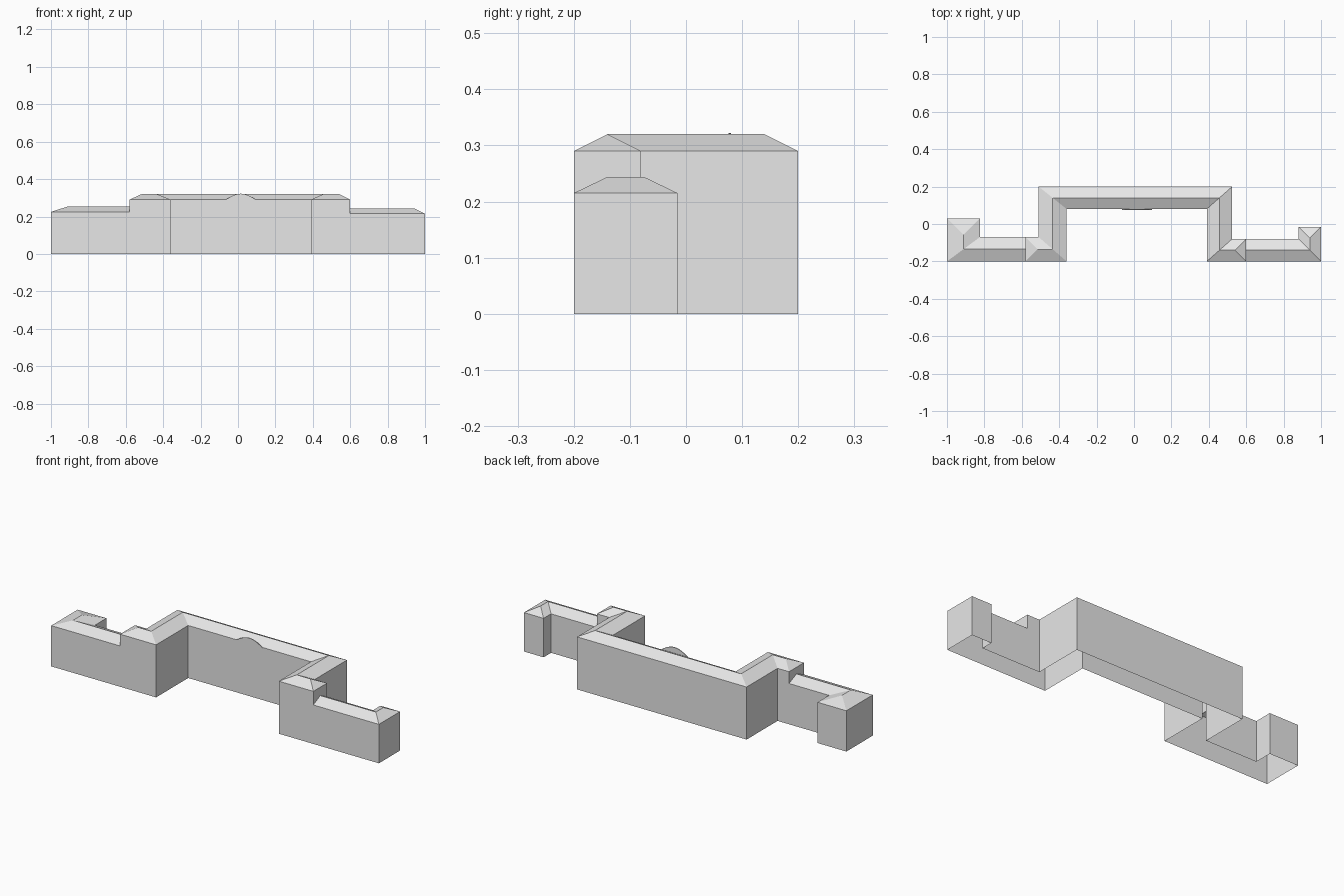
import bpy
import bmesh
import math
from mathutils import Vector

cube = bpy.data.objects.get("Cube")
if cube:
    bpy.data.objects.remove(cube, do_unlink=True)

GREY = (0.8, 0.8, 0.8, 1.0)
stone = bpy.data.materials.new("light grey")
stone.use_nodes = True
stone.diffuse_color = GREY
stone.node_tree.nodes["Principled BSDF"].inputs["Base Color"].default_value = GREY


def finish(bm, name):
    mesh = bpy.data.meshes.new(name)
    bm.to_mesh(mesh)
    bm.free()
    mesh.materials.append(stone)
    obj = bpy.data.objects.new(name, mesh)
    bpy.context.collection.objects.link(obj)
    return obj


def range_of_rooms(name, path, halves, eave, ridge, start=None, end=None):
    """Sweep walls and a hipped roof along a right-angled path.
    start / end: height where the end wall begins, or None for an open end."""
    bm = bmesh.new()
    points = [Vector(p) for p in path]
    dirs = [(b - a).normalized() for a, b in zip(points, points[1:])]
    sides = [Vector((-d.y, d.x)) * w for d, w in zip(dirs, halves)]
    last = len(points) - 1
    rows = []
    for i, p in enumerate(points):
        top = p.copy()
        if i == 0:
            offset = sides[0]
            if start is not None:
                top += dirs[0] * halves[0]
        elif i == last:
            offset = sides[-1]
            if end is not None:
                top -= dirs[-1] * halves[-1]
        else:
            offset = sides[i - 1] + sides[i]
        left, right = p + offset, p - offset
        section = [(left, 0), (left, eave), (top, ridge), (right, eave), (right, 0)]
        rows.append([bm.verts.new((v.x, v.y, z)) for v, z in section])

    # Walls and roof slopes
    for a, b in zip(rows, rows[1:]):
        for j in range(len(a) - 1):
            bm.faces.new((a[j], a[j + 1], b[j + 1], b[j]))

    # Hipped ends
    for row, base, flip in ((rows[0], start, True), (rows[-1], end, False)):
        if base is None:
            continue
        lo_l, hi_l, top, hi_r, lo_r = row
        if base > 0:
            lo_l, lo_r = (bm.verts.new((v.co.x, v.co.y, base)) for v in (lo_l, lo_r))
        for loop in ((hi_l, top, hi_r), (lo_l, hi_l, hi_r, lo_r)):
            bm.faces.new(loop[::-1] if flip else loop)
    bmesh.ops.recalc_face_normals(bm, faces=bm.faces)
    return finish(bm, name)


# Tall central range around the forecourt
range_of_rooms(
    "main_range",
    [(-0.58, -0.135), (-0.435, -0.135), (-0.435, 0.14),
     (0.457, 0.14), (0.457, -0.14), (0.6, -0.14)],
    [0.065, 0.075, 0.06, 0.068, 0.06],
    eave=0.29, ridge=0.32, start=0.225, end=0.215)

# Lower wings with short returns toward the back
range_of_rooms(
    "right_wing",
    [(-0.58, -0.135), (-0.912, -0.135), (-0.912, 0.03)],
    [0.065, 0.088], eave=0.225, ridge=0.253, end=0)
range_of_rooms(
    "left_wing",
    [(0.6, -0.14), (0.94, -0.14), (0.94, -0.015)],
    [0.06, 0.06], eave=0.215, ridge=0.244, end=0)

# Thin curved pediment on the courtyard front
bm = bmesh.new()
STEPS = 12
arch = []
for i in range(STEPS + 1):
    t = i / STEPS * 2 - 1
    height = 0.032 * (0.6 * math.cos(t * math.pi / 2) + 0.4 * (1 - t * t))
    arch.append(bm.verts.new((0.015 + t * 0.08, 0.076, 0.29 + height)))
face = bm.faces.new(arch)
extruded = bmesh.ops.extrude_face_region(bm, geom=[face])["geom"]
bmesh.ops.translate(bm, vec=(0, 0.004, 0),
                    verts=[g for g in extruded if isinstance(g, bmesh.types.BMVert)])
bmesh.ops.recalc_face_normals(bm, faces=bm.faces)
finish(bm, "pediment")
